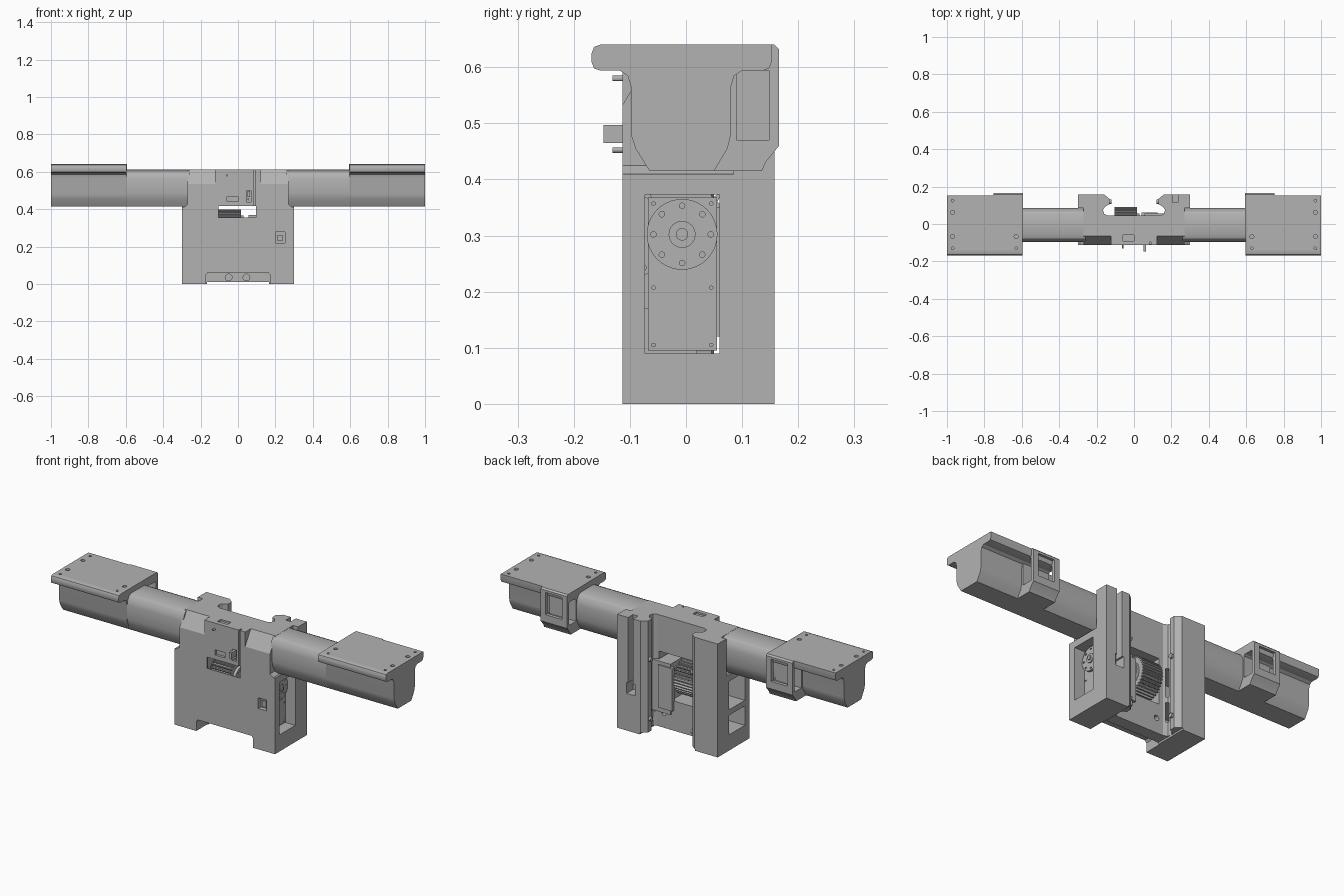
import bpy, bmesh, math
from mathutils import Vector

if "Cube" in bpy.data.objects:
    bpy.data.objects.remove(bpy.data.objects["Cube"])

grey = bpy.data.materials.new("plain_grey")
grey.use_nodes = True
grey.diffuse_color = (0.45, 0.45, 0.45, 1)
grey.node_tree.nodes["Principled BSDF"].inputs["Base Color"].default_value = (0.45, 0.45, 0.45, 1)

# Maps a profile point plus a depth to space, for each extrusion axis
PLACE = {"x": lambda u, v, d: (d, u, v),
         "y": lambda u, v, d: (u, d, v),
         "z": lambda u, v, d: (u, v, d)}


def prism(name, axis, pts, a, b):
    bm = bmesh.new()
    low = [bm.verts.new(PLACE[axis](u, v, a)) for u, v in pts]
    high = [bm.verts.new(PLACE[axis](u, v, b)) for u, v in pts]
    bm.faces.new(low)
    bm.faces.new(high)
    for i in range(len(pts)):
        j = (i + 1) % len(pts)
        bm.faces.new((low[i], low[j], high[j], high[i]))
    bmesh.ops.recalc_face_normals(bm, faces=bm.faces)
    mesh = bpy.data.meshes.new(name)
    bm.to_mesh(mesh)
    bm.free()
    ob = bpy.data.objects.new(name, mesh)
    bpy.context.collection.objects.link(ob)
    mesh.materials.append(grey)
    return ob


def box(name, x, y, z):
    return prism(name, "z", [(x[0], y[0]), (x[1], y[0]), (x[1], y[1]), (x[0], y[1])], *z)


def circle(u, v, r, n=24):
    return [(u + r * math.cos(math.tau * i / n), v + r * math.sin(math.tau * i / n)) for i in range(n)]


def rod(name, axis, centre, r, a, b, n=24):
    return prism(name, axis, circle(*centre, r, n), a, b)


def activate(ob):
    bpy.ops.object.select_all(action="DESELECT")
    ob.select_set(True)
    bpy.context.view_layer.objects.active = ob


def cut(ob, *cutters):
    for c in cutters:
        c.hide_render = True
        mod = ob.modifiers.new("cut", "BOOLEAN")
        mod.operation, mod.solver, mod.object = "DIFFERENCE", "EXACT", c
        activate(ob)
        bpy.ops.object.modifier_apply(modifier=mod.name)
        bpy.data.objects.remove(c)


def smooth(ob, angle=32):
    activate(ob)
    bpy.ops.object.shade_smooth_by_angle(angle=math.radians(angle))


# Housing: plan outline with two hooked rear columns joined by a web
half = [(0.3, -0.113), (0.3, 0.158), (0.16, 0.158), (0.132, 0.135), (0.132, 0.105),
        (0.155, 0.092), (0.166, 0.075), (0.16, 0.055), (0.14, 0.045)]
plan = half + [(-x, y) for x, y in reversed(half)]
housing = prism("housing", "z", plan, 0, 0.612)
for s in (-1, 1):
    # Narrow upper shoulders and sloped front top edges
    side = [(s * 0.29, 0.41), (s * 0.27, 0.425), (s * 0.27, 0.7), (s * 0.4, 0.7), (s * 0.4, 0.41)]
    cut(housing, prism("shoulder_cut", "y", side, -0.2, 0.085))
    slope = [(-0.06, 0.62), (-0.118, 0.525), (-0.2, 0.525), (-0.2, 0.62)]
    cut(housing, prism("slope_cut", "x", slope, s * 0.122, s * 0.31))
cut(housing,
    # Foot recess, gear cavity, front window
    prism("foot_recess", "y", [(-0.17, -0.1), (-0.17, 0.05), (-0.16, 0.062), (0.16, 0.062),
                               (0.17, 0.05), (0.17, -0.1)], -0.2, -0.02),
    box("foot_clearance", (-0.165, 0.165), (-0.03, 0.2), (-0.1, 0.01)),
    box("gear_cavity", (-0.115, 0.13), (-0.107, 0.1), (0.17, 0.416)),
    box("window", (-0.105, 0.095), (-0.2, 0), (0.355, 0.416)),
    # Actuator pocket and two side openings
    box("actuator_pocket", (0.1, 0.4), (-0.073, 0.06), (0.09, 0.373)),
    box("upper_opening", (-0.4, -0.15), (-0.073, 0.06), (0.22, 0.373)),
    box("lower_opening", (-0.4, -0.15), (-0.073, 0.06), (0.085, 0.19)),
    # Cable slot in one column
    box("cable_slot", (0.205, 0.235), (0.115, 0.2), (0.25, 0.7)),
    box("cable_hole", (0.195, 0.245), (0.1, 0.2), (0.2, 0.26)),
    # Front and top recesses
    box("socket", (0.2, 0.25), (-0.2, -0.09), (0.22, 0.278)),
    box("port", (-0.058, 0), (-0.2, -0.1), (0.44, 0.468)),
    box("switch_slot", (0.045, 0.07), (-0.2, -0.1), (0.438, 0.5)),
    box("seam", (0.083, 0.09), (-0.2, -0.095), (0.416, 0.7)),
    box("top_port", (-0.06, 0), (-0.09, -0.06), (0.602, 0.7)))
for x in (-0.05, 0.045):
    cut(housing, rod("foot_hole", "y", (x, 0.035), 0.018, -0.1, 0.02))
for x in (-0.1, 0.1):
    cut(housing, rod("web_hole", "y", (x, 0.09), 0.014, 0.02, 0.1))
smooth(housing, 25)

# Small front fittings
box("switch_knob", (0.05, 0.064), (-0.147, -0.095), (0.465, 0.497))
rod("upper_pin", "y", (-0.06, 0.58), 0.005, -0.131, -0.1, 12)
rod("lower_pin", "y", (0.055, 0.452), 0.005, -0.131, -0.095, 12)
box("socket_plug", (0.212, 0.238), (-0.1, -0.085), (0.23, 0.262))

# Rail screws
for s in (-1, 1):
    for z in (0.08, 0.4):
        smooth(rod("rail_screw", "x", (0.12, z), 0.012, s * 0.12, s * 0.14, 16))

# Actuator with output discs on both ends
HUB = (-0.007, 0.302)
box("actuator", (0.055, 0.245), (-0.068, 0.055), (0.095, 0.368))
box("actuator_rear_cover", (0.04, 0.125), (0.04, 0.062), (0.12, 0.35))
for y in (-0.058, 0.045):
    for z in (0.105, 0.207, 0.357):
        rod("actuator_screw", "x", (y, z), 0.004, 0.24, 0.25, 10)
for name, a, b in (("outer_disc", 0.24, 0.258), ("inner_disc", 0.012, 0.03)):
    disc = rod(name, "x", HUB, 0.063, a, b, 40)
    for i in range(8):
        t = math.tau * i / 8
        hole = (HUB[0] + 0.051 * math.cos(t), HUB[1] + 0.051 * math.sin(t))
        cut(disc, rod("disc_hole", "x", hole, 0.005, a - 0.01, b + 0.01, 10))
    smooth(disc)
smooth(rod("outer_hub", "x", HUB, 0.024, 0.25, 0.264))
smooth(rod("outer_hub_screw", "x", HUB, 0.011, 0.26, 0.27))
smooth(rod("drive_shaft", "x", HUB, 0.03, 0.01, 0.07))

# Toothed drive gear
TEETH = 36
teeth = []
for i in range(TEETH):
    for f, r in ((0, 0.086), (0.3, 0.086), (0.5, 0.097), (0.8, 0.097)):
        t = math.tau * (i + f) / TEETH
        teeth.append((HUB[0] + r * math.cos(t), HUB[1] + r * math.sin(t)))
prism("drive_gear", "x", teeth, -0.103, 0.015)

# Arm sections
tube = [(-0.065, 0.415), (0.05, 0.415), (0.074, 0.45), (0.085, 0.485), (0.085, 0.56), (0.08, 0.585),
        (0.068, 0.603), (0.05, 0.611), (-0.06, 0.611), (-0.078, 0.603), (-0.09, 0.585),
        (-0.095, 0.56), (-0.095, 0.485), (-0.088, 0.455)]
head = [(-0.065, 0.415), (0.05, 0.415), (0.074, 0.455), (0.08, 0.48), (0.08, 0.565), (0.086, 0.585),
        (0.1, 0.594), (0.138, 0.594), (0.148, 0.598), (0.152, 0.608), (0.152, 0.64),
        (-0.153, 0.64), (-0.164, 0.636), (-0.168, 0.625), (-0.168, 0.608), (-0.164, 0.598),
        (-0.153, 0.594), (-0.118, 0.594), (-0.104, 0.585), (-0.098, 0.565), (-0.098, 0.48),
        (-0.09, 0.455)]
clip = [(0, 0.415), (0.135, 0.415), (0.143, 0.432), (0.166, 0.46), (0.166, 0.632), (0.158, 0.64), (0, 0.64)]

for s, side in ((1, "left"), (-1, "right")):
    smooth(prism(side + "_arm", "x", tube, s * 0.26, s * 0.61))
    end = prism(side + "_arm_head", "x", head, s * 0.595, s)
    for x in (0.63, 0.97):
        for y in (-0.13, -0.067, 0.062, 0.125):
            r = 0.007 if abs(y) > 0.1 else 0.011
            cut(end, rod("mount_hole", "z", (s * x, y), r, 0.61, 0.7, 14))
    smooth(end)
    # Rear clip with a window on the back and an opening through its sides
    bracket = prism(side + "_rear_clip", "x", clip, s * 0.594, s * 0.752)
    cut(bracket,
        box("clip_window", sorted((s * 0.625, s * 0.722)), (0.1, 0.3), (0.5, 0.62)),
        box("clip_side", sorted((s * 0.5, s * 0.8)), (0.09, 0.148), (0.47, 0.594)))
    smooth(bracket, 25)
